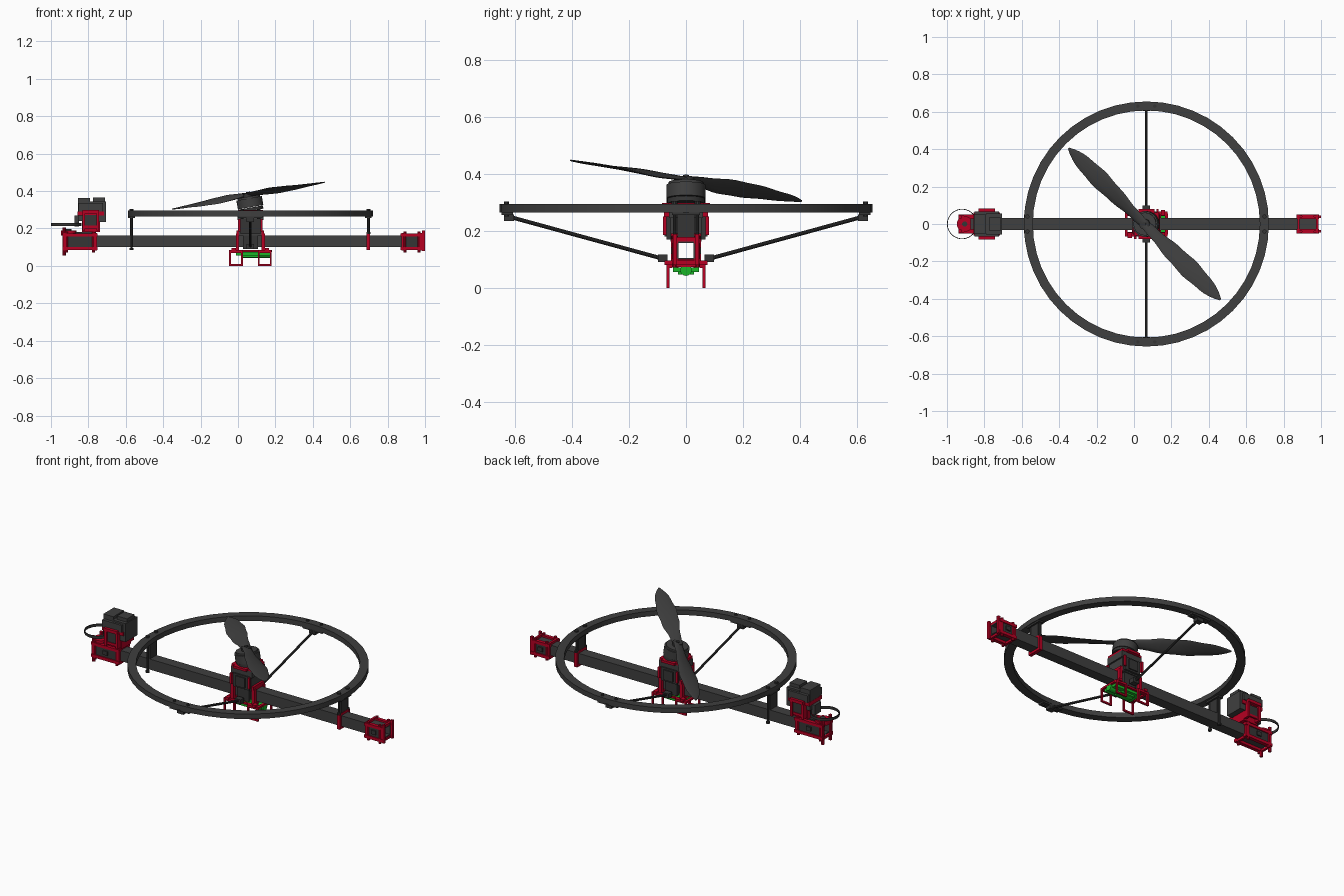
import bpy, bmesh, math
from mathutils import Vector, Matrix

if "Cube" in bpy.data.objects:
    bpy.data.objects.remove(bpy.data.objects["Cube"])


def material(name, *rgb):
    made = bpy.data.materials.new(name)
    made.use_nodes = True
    made.diffuse_color = (*rgb, 1)
    made.node_tree.nodes["Principled BSDF"].inputs["Base Color"].default_value = (*rgb, 1)
    return made


GREY = material("dark grey", 0.05, 0.05, 0.05)
BLACK = material("soft black", 0.035, 0.035, 0.035)
RED = material("red", 0.47, 0, 0.016)
GREEN = material("green", 0.01, 0.46, 0.02)


def finish(name, bm, mat, smooth=False, matrix=Matrix()):
    bm.transform(matrix)
    bmesh.ops.recalc_face_normals(bm, faces=bm.faces[:])
    mesh = bpy.data.meshes.new(name)
    bm.to_mesh(mesh)
    bm.free()
    mesh.materials.append(mat)
    ob = bpy.data.objects.new(name, mesh)
    bpy.context.collection.objects.link(ob)
    if smooth:
        bpy.ops.object.select_all(action="DESELECT")
        ob.select_set(True)
        bpy.context.view_layer.objects.active = ob
        bpy.ops.object.shade_smooth_by_angle(angle=math.radians(35))


def mirrored(inner, outer):
    """A range and its mirror image, or one range across the middle."""
    return [(inner, outer), (-outer, -inner)] if inner else [(-outer, outer)]


def block(name, mat, centre, x, y, z):
    """Boxes mirrored in x about the centre and in y about the boom."""
    bm = bmesh.new()
    for left, right in mirrored(*x):
        for front, back in mirrored(*y):
            low = Vector((centre + left, front, z[0]))
            high = Vector((centre + right, back, z[1]))
            place = Matrix.Translation((low + high) / 2)
            bmesh.ops.create_cube(bm, size=1, matrix=place @ Matrix.Diagonal((*(high - low), 1)))
    finish(name, bm, mat)


def hoop(name, mat, centre, x, half, z, wall):
    """Square tube around the boom, as two flats and two mirrored cheeks."""
    bottom, top = z
    block(name + "_top", mat, centre, x, (0, half), (top - wall, top))
    block(name + "_bottom", mat, centre, x, (0, half), (bottom, bottom + wall))
    block(name + "_cheeks", mat, centre, x, (half - wall, half), (bottom + wall, top - wall))


def rods(name, mat, pairs, radius, sides=10):
    bm = bmesh.new()
    for start, end in pairs:
        start, end = Vector(start), Vector(end)
        turn = (end - start).to_track_quat("Z", "Y").to_matrix().to_4x4()
        bmesh.ops.create_cone(bm, cap_ends=True, segments=sides, radius1=radius, radius2=radius,
                              depth=(end - start).length,
                              matrix=Matrix.Translation((start + end) / 2) @ turn)
    finish(name, bm, mat, True)


def bolts(name, mat, centre, x, y, z, radius):
    """Upright rods at the mirrored corners."""
    places = {(centre + sx * x, sy * y) for sx in (-1, 1) for sy in (-1, 1)}
    rods(name, mat, [((*p, z[0]), (*p, z[1])) for p in sorted(places)], radius)


def lathe(name, mat, profile, matrix, sides=28, closed=False):
    bm = bmesh.new()
    rings = []
    for i in range(sides):
        a = math.tau * i / sides
        rings.append([bm.verts.new((r * math.cos(a), r * math.sin(a), z)) for r, z in profile])
    for i, ring in enumerate(rings):
        after = rings[(i + 1) % sides]
        for j in range(len(profile) - (not closed)):
            k = (j + 1) % len(profile)
            bm.faces.new((ring[j], after[j], after[k], ring[k]))
    bmesh.ops.remove_doubles(bm, verts=bm.verts[:], dist=1e-5)
    finish(name, bm, mat, True, matrix)


def disc(name, mat, radius, bottom, top, matrix):
    lathe(name, mat, [(0, bottom), (radius, bottom), (radius, top), (0, top)], matrix)


def band(name, mat, inner, outer, bottom, top, centre):
    profile = [(inner, bottom), (outer, bottom), (outer, top), (inner, top)]
    lathe(name, mat, profile, Matrix.Translation((centre, 0, 0)), 48, True)


HUB = 0.066             # x of the mast and ring centre
HALF = 0.031            # half width of the boom
BASE, DECK = 0.1, 0.163  # underside and top of the boom
SIDES = (-1, 1)

# Hollow boom and guard ring
hoop("boom", GREY, 0.03, (0, 0.957), HALF, (BASE, DECK), 0.005)
band("guard_ring", GREY, 0.607, 0.655, 0.265, 0.295, HUB)

# Ring supports where the ring crosses the boom
for side, x, foot in (("right", -0.57, 0.085), ("left", 0.697, 0.17)):
    block(side + "_ring_post", BLACK, x, (0, 0.008), (0, 0.03), (DECK, 0.268))
    block(side + "_ring_saddle", BLACK, x, (0, 0.018), (0, 0.05), (0.255, 0.266))
    bolts(side + "_ring_bolts", BLACK, x, 0, 0.04, (foot, 0.3), 0.006)
    for end, z in (("foot", foot), ("head", 0.292)):
        bolts(side + "_bolt_" + end, BLACK, x, 0, 0.04, (z, z + 0.012), 0.011)
hoop("left_ring_clamp", RED, 0.697, (0, 0.01), 0.047, (0.085, 0.178), 0.014)

# Diagonal struts with their end brackets
rods("struts", BLACK, [((HUB, s * 0.085, 0.103), (HUB, s * 0.63, 0.252)) for s in SIDES], 0.007)
block("strut_outer_plates", BLACK, HUB, (0, 0.065), (0.607, 0.648), (0.255, 0.266))
block("strut_outer_sockets", BLACK, HUB, (0, 0.02), (0.605, 0.64), (0.235, 0.258))
block("strut_inner_sockets", BLACK, HUB, (0, 0.02), (0.065, 0.098), (0.09, 0.117))
bolts("strut_bolts", BLACK, HUB, 0.045, 0.63, (0.25, 0.303), 0.009)

# Motor mount: core, side plates, red clamps and top plate
block("mount_core", GREY, HUB, (0, 0.06), (0, 0.055), (DECK, 0.25))
block("mount_head", GREY, HUB, (0, 0.07), (0, 0.06), (0.245, 0.284))
block("mount_side_plates", BLACK, HUB, (0, 0.053), (0.055, 0.068), (0.17, 0.25))
block("mount_lower_plates", BLACK, HUB, (0, 0.04), (HALF, 0.048), (0.09, 0.18))
block("mount_side_pads", BLACK, HUB, (0, 0.03), (0.068, 0.075), (0.18, 0.24))
block("mount_clamps", RED, HUB, (0.06, 0.078), (HALF, 0.052), (0.082, 0.172))
block("mount_clamp_bridges", RED, HUB, (0.06, 0.073), (0, 0.052), (0.164, 0.19))
block("mount_red_edges", RED, HUB, (0.053, 0.065), (0.068, 0.08), (0.185, 0.25))
block("motor_plate", RED, HUB, (0, 0.067), (0, 0.062), (0.284, 0.298))
block("motor_plate_tabs", RED, HUB, (0, 0.043), (0.062, 0.08), (0.284, 0.298))

# Underside frame, electronics and landing legs
block("belly_rails", RED, HUB, (0, 0.115), (0.042, 0.055), (0.073, 0.084))
block("belly_end_bars", RED, HUB, (0.1, 0.115), (0, 0.042), (0.073, 0.084))
block("belly_cross_bars", RED, HUB, (0.06, 0.078), (0, 0.042), (0.073, 0.09))
block("circuit_board", GREEN, 0.08, (0, 0.09), (0, 0.045), (0.056, 0.071))
block("circuit_cover", GREEN, HUB, (0, 0.045), (0, 0.028), (0.046, 0.06))
rods("green_cell", GREEN, [((0.02, 0, 0.062), (0.18, 0, 0.062))], 0.02, 16)
LEG = (0.058, 0.068)
block("leg_inner_uprights", RED, HUB, (0.04, 0.05), LEG, (0, 0.084))
block("leg_outer_uprights", RED, HUB, (0.104, 0.114), LEG, (0, 0.084))
block("leg_skids", RED, HUB, (0.04, 0.114), LEG, (0, 0.01))
block("leg_top_bars", RED, HUB, (0.04, 0.114), (0.05, 0.068), (0.07, 0.084))
block("leg_brackets", RED, HUB, (0.078, 0.1), (0.045, 0.075), (0.08, 0.095))

# Tilted motor and two-blade propeller
TILT = Matrix.Translation((0.07, 0, 0.3)) @ Matrix.Rotation(math.radians(-10), 4, "Y")
disc("motor_base", BLACK, 0.066, -0.005, 0.012, TILT)
disc("motor_can", GREY, 0.069, 0.014, 0.062, TILT)
disc("motor_cap", GREY, 0.061, 0.062, 0.072, TILT)
disc("propeller_hub", BLACK, 0.028, 0.07, 0.09, TILT)
disc("propeller_nut", BLACK, 0.01, 0.09, 0.097, TILT)


def blade(name, angle, length=0.578, steps=20, sides=10):
    bm = bmesh.new()
    loops = []
    for step in range(steps + 1):
        t = step / steps
        # wide past the middle, rippled edge, rounded tip
        chord = 0.045 + 0.06 * math.sin(math.pi * t ** 1.2) + 0.004 * math.sin(24 * t)
        chord *= math.sqrt(1 - 0.95 * t ** 14)
        turn = Matrix.Rotation(-math.radians(8 + 160 * t * (1 - t) ** 3), 3, "X")
        centre = Vector((t * length, 0, 0.083 - 0.006 * t))
        loop = []
        for i in range(sides):
            a = math.tau * i / sides
            edge = Vector((0, math.cos(a) * chord / 2, math.sin(a) * 0.009 * (1 - 0.7 * t)))
            loop.append(bm.verts.new(centre + turn @ edge))
        loops.append(loop)
    for a, b in zip(loops, loops[1:]):
        for i in range(sides):
            bm.faces.new((a[i], a[i - 1], b[i - 1], b[i]))
    bm.faces.new(loops[0])
    bm.faces.new(loops[-1])
    finish(name, bm, GREY, True, TILT @ Matrix.Rotation(math.radians(angle), 4, "Z"))


blade("blade_back", 135.5)
blade("blade_front", -44.5)

# End fittings: open red cages around the boom
for side, x, reach in (("left", 0.93, 0.06), ("right", -0.845, 0.094)):
    hoop(side + "_end_hoops", RED, x, (reach - 0.016, reach - 0.003), 0.046, (0.082, 0.176), 0.014)
    block(side + "_upper_rails", RED, x, (0, reach), (0.028, 0.05), (0.156, 0.173))
    block(side + "_lower_rails", RED, x, (0, reach), (0.028, 0.05), (0.084, 0.102))
    block(side + "_end_sides", BLACK, x, (0, reach - 0.02), (HALF, 0.044), (0.102, 0.156))
    block(side + "_side_pads", BLACK, x, (0, 0.015), (0.044, 0.052), (0.118, 0.142))
    bolts(side + "_end_bolts", RED, x, reach - 0.022, 0.041, (0.072, 0.184), 0.008)
block("left_end_tabs", RED, 0.992, (0, 0.008), (0.032, 0.046), (0.08, 0.188))
bolts("right_end_pins", RED, -0.93, 0, 0.036, (0.055, 0.205), 0.01)
block("right_end_top", BLACK, -0.815, (0, 0.055), (0, 0.028), (DECK, 0.18))

# Tail spindle with a thin hoop around it
SPINDLE = Matrix.Translation((-0.905, 0, DECK))
disc("tail_spindle", RED, 0.042, 0, 0.025, SPINDLE)
disc("spindle_cap", BLACK, 0.014, 0.02, 0.033, SPINDLE)
band("tail_hoop", BLACK, 0.077, 0.081, 0.214, 0.23, -0.919)

# Tail drive: red cradle carrying a stepped dark housing
TAIL = -0.787
block("cradle", RED, TAIL, (0, 0.048), (0, 0.045), (0.18, 0.24))
block("cradle_shelf", RED, TAIL, (0, 0.07), (0, 0.062), (0.27, 0.292))
block("cradle_ears", RED, TAIL, (0.03, 0.045), (0.045, 0.078), (0.19, 0.28))
block("cradle_lower_bars", RED, TAIL, (0, 0.044), (0.062, 0.072), (0.2, 0.215))
block("cradle_upper_bars", RED, TAIL, (0, 0.044), (0.06, 0.084), (0.28, 0.298))
block("cradle_sides", BLACK, TAIL, (0, 0.03), (0.045, 0.068), (0.215, 0.272))
block("drive_tall_block", GREY, -0.823, (0, 0.033), (0, 0.05), (0.24, 0.362))
block("drive_wide_block", GREY, -0.748, (0, 0.043), (0, 0.055), (0.235, 0.345))
block("drive_cap", GREY, -0.743, (0, 0.033), (0, 0.035), (0.345, 0.365))
block("drive_nose", GREY, -0.862, (0, 0.012), (0, 0.03), (0.21, 0.27))
block("drive_side_blocks", GREY, TAIL, (0, 0.065), (0.05, 0.068), (0.292, 0.335))
